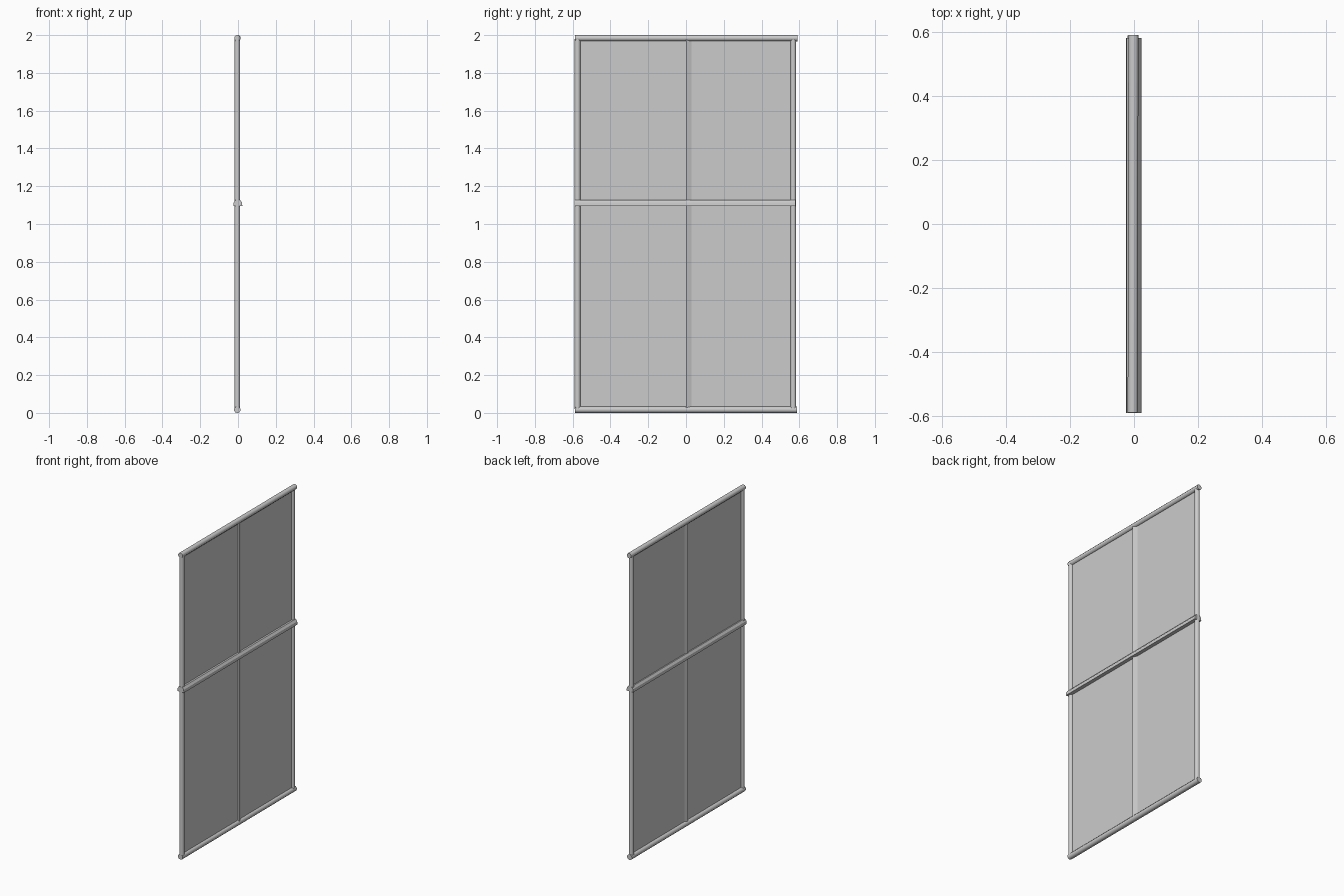
import bpy, bmesh, math
from mathutils import Vector

cube = bpy.data.objects.get("Cube")
if cube:
    bpy.data.objects.remove(cube, do_unlink=True)

grey = bpy.data.materials.new("plain grey")
grey.use_nodes = True
COLOUR = (0.6, 0.6, 0.6, 1)
grey.diffuse_color = COLOUR
grey.node_tree.nodes["Principled BSDF"].inputs["Base Color"].default_value = COLOUR


def finish(name, bm, smooth):
    bmesh.ops.recalc_face_normals(bm, faces=bm.faces[:])
    mesh = bpy.data.meshes.new(name)
    bm.to_mesh(mesh)
    bm.free()
    mesh.materials.append(grey)
    obj = bpy.data.objects.new(name, mesh)
    bpy.context.collection.objects.link(obj)
    if smooth:
        bpy.ops.object.select_all(action="DESELECT")
        obj.select_set(True)
        bpy.context.view_layer.objects.active = obj
        bpy.ops.object.shade_smooth_by_angle(angle=math.radians(50))


def bar(name, start, end, profile, smooth=False):
    """Sweep a closed profile of (x, sideways) points from start to end."""
    start, end = Vector(start), Vector(end)
    along_y = abs(end.y - start.y) > abs(end.z - start.z)
    side = Vector((0, 0, 1)) if along_y else Vector((0, 1, 0))
    bm = bmesh.new()
    rings = [[bm.verts.new(p + Vector((x, 0, 0)) + side * s) for x, s in profile]
             for p in (start, end)]
    n = len(profile)
    for i in range(n):
        j = (i + 1) % n
        bm.faces.new((rings[0][i], rings[0][j], rings[1][j], rings[1][i]))
    for ring in rings:
        bm.faces.new(ring)
    finish(name, bm, smooth)


def tube(radius, sides=10):
    return [(radius * math.cos(math.tau * (i + 0.5) / sides),
             radius * math.sin(math.tau * (i + 0.5) / sides)) for i in range(sides)]


# Round outer frame
bar("bottom_rail", (-0.004, -0.588, 0.017), (-0.004, 0.588, 0.017), tube(0.0175), True)
bar("top_rail", (-0.004, -0.588, 1.984), (-0.002, 0.59, 1.984), tube(0.0165), True)
for name, y in (("front_post", -0.574), ("back_post", 0.568)):
    bar(name, (-0.003, y, 0.02), (-0.003, y, 1.98), tube(0.0155), True)

# Middle rail with a flat underside
bar("middle_rail", (-0.001, -0.59, 1.11), (-0.001, 0.58, 1.11),
    [(-0.024, -0.015), (0.024, -0.015), (0.022, 0.004), (0.012, 0.018),
     (-0.012, 0.018), (-0.022, 0.004)])

# Wedge-shaped centre mullion
bar("centre_mullion", (-0.002, 0, 0.02), (-0.002, 0, 1.98),
    [(0.013, 0), (-0.013, 0), (-0.001, 0.03), (0.001, 0.03)])

# Thin infill sheet
bar("panel", (-0.003, 0, 0.02), (-0.003, 0, 1.98),
    [(0.002, -0.57), (0.002, 0.565), (-0.002, 0.565), (-0.002, -0.57)])
